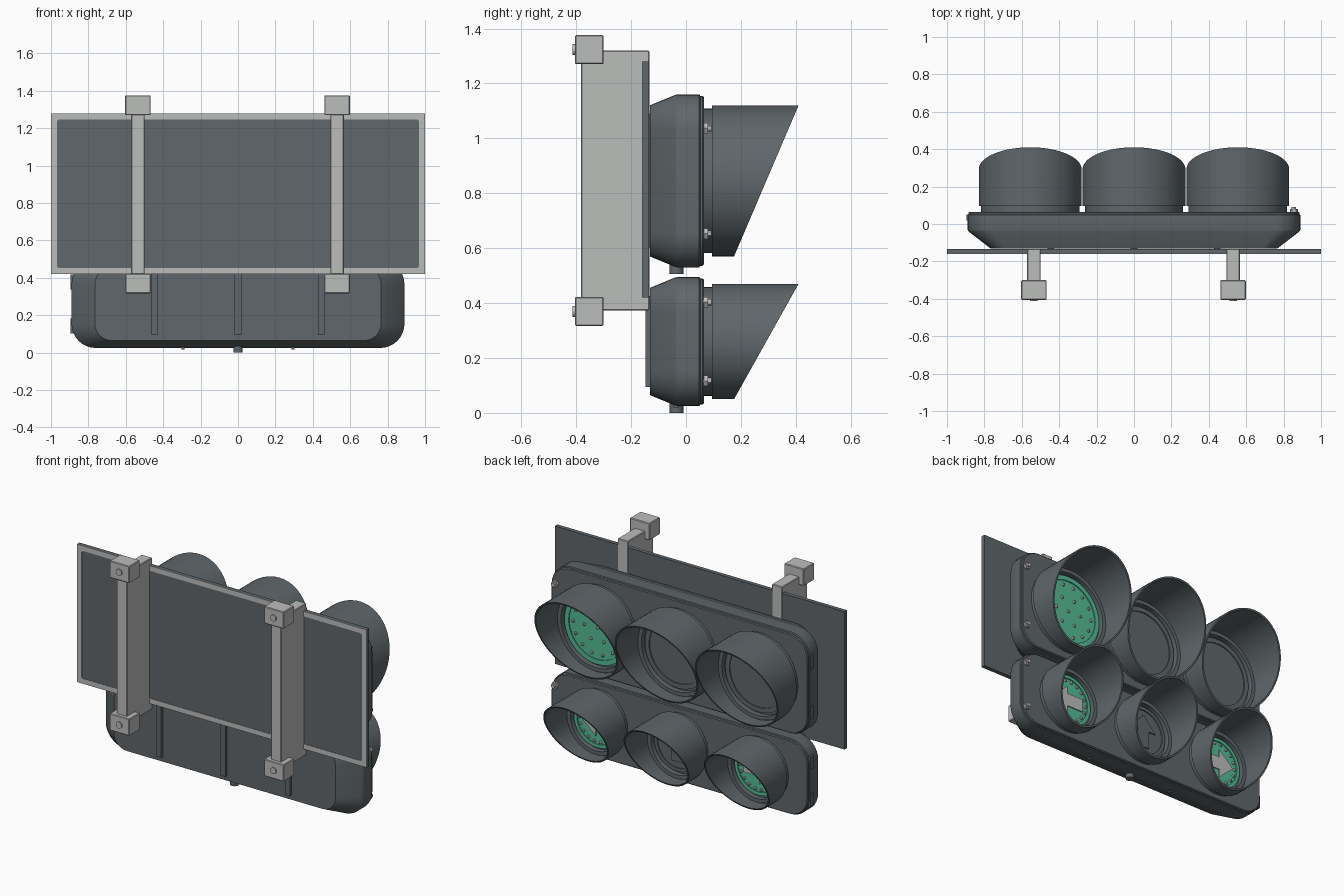
import bpy, bmesh, math
from mathutils import Vector

if "Cube" in bpy.data.objects:
    bpy.data.objects.remove(bpy.data.objects["Cube"])


def material(name, rgb):
    m = bpy.data.materials.new(name)
    m.use_nodes = True
    m.diffuse_color = (*rgb, 1)
    m.node_tree.nodes["Principled BSDF"].inputs["Base Color"].default_value = (*rgb, 1)
    return m


DARK = material("dark grey", (0.115, 0.135, 0.145))
LIGHT = material("light grey", (0.5, 0.51, 0.5))
GREEN = material("lit green", (0.09, 0.5, 0.31))


def finish(name, bm, mat, smooth=True):
    bmesh.ops.recalc_face_normals(bm, faces=bm.faces)
    mesh = bpy.data.meshes.new(name)
    bm.to_mesh(mesh)
    bm.free()
    mesh.materials.append(mat)
    ob = bpy.data.objects.new(name, mesh)
    bpy.context.collection.objects.link(ob)
    if smooth:
        bpy.ops.object.select_all(action='DESELECT')
        ob.select_set(True)
        bpy.context.view_layer.objects.active = ob
        bpy.ops.object.shade_smooth_by_angle(angle=math.radians(30))
    return ob


def box(name, lo, hi, mat, bevel=0.0):
    bm = bmesh.new()
    bmesh.ops.create_cube(bm, size=1)
    lo, hi = Vector(lo), Vector(hi)
    for v in bm.verts:
        v.co = (lo + hi) / 2 + v.co * (hi - lo)
    if bevel:
        bmesh.ops.bevel(bm, geom=bm.edges[:], offset=bevel, segments=1, affect='EDGES')
    return finish(name, bm, mat, False)


def loft(name, loops, mat, caps=True, closed=False):
    """Skin a list of equal-length closed loops."""
    bm = bmesh.new()
    rows = [[bm.verts.new(p) for p in loop] for loop in loops]
    pairs = list(zip(rows, rows[1:])) + ([(rows[-1], rows[0])] if closed else [])
    for a, b in pairs:
        for i in range(len(a)):
            j = (i + 1) % len(a)
            bm.faces.new((a[i], a[j], b[j], b[i]))
    if caps and not closed:
        bm.faces.new(rows[0])
        bm.faces.new(rows[-1])
    return finish(name, bm, mat)


def circle(cx, cz, r, y, n=64):
    """Circle facing y; y may be a function of height."""
    pts = []
    for i in range(n):
        a = math.tau * i / n
        x, z = cx + r * math.cos(a), cz + r * math.sin(a)
        pts.append((x, y(z) if callable(y) else y, z))
    return pts


def round_rect(cz, hw, hh, r, y, n=8):
    pts = []
    for k, (sx, sz) in enumerate(((1, 1), (-1, 1), (-1, -1), (1, -1))):
        for i in range(n + 1):
            a = math.pi / 2 * (k + i / n)
            pts.append((sx * (hw - r) + r * math.cos(a), y, cz + sz * (hh - r) + r * math.sin(a)))
    return pts


def disc(name, x, z, r, y0, y1, mat, n=48):
    return loft(name, [circle(x, z, r, y0, n), circle(x, z, r, y1, n)], mat)


def tube(name, x, z, outer, inner, y0, y1, mat):
    return loft(name, [circle(x, z, outer, y0), circle(x, z, outer, y1),
                       circle(x, z, inner, y1), circle(x, z, inner, y0)], mat, closed=True)


def studs(name, x, z, rings, y, mat):
    """Small raised diodes laid out on concentric rings."""
    bm = bmesh.new()
    for radius, count in rings:
        for i in range(count):
            a = math.tau * i / count
            made = bmesh.ops.create_uvsphere(bm, u_segments=8, v_segments=6, radius=0.01)
            bmesh.ops.translate(bm, verts=made["verts"],
                                vec=(x + radius * math.cos(a), y, z + radius * math.sin(a)))
    return finish(name, bm, mat)


def arrow(name, x, z, angle, y, mat):
    shape = [(0.11, 0), (0.01, 0.09), (0.01, 0.04), (-0.1, 0.04)]
    shape += [(u, -v) for u, v in reversed(shape[1:])]
    c, s = math.cos(angle), math.sin(angle)
    return loft(name, [[(x + u * c - v * s, yy, z + u * s + v * c) for u, v in shape]
                       for yy in (y, y + 0.008)], mat)


def hex_bolt(name, x, z, y0, y1, r):
    disc(name + "_head", x, z, r, y0, y1, LIGHT, 6)
    disc(name + "_tip", x, z, r * 0.55, y1, y1 + (y1 - y0) * 0.6, LIGHT, 12)


def plug(name, z0, z1):
    bm = bmesh.new()
    made = bmesh.ops.create_cone(bm, cap_ends=True, segments=20, radius1=0.025,
                                 radius2=0.025, depth=z1 - z0)
    bmesh.ops.translate(bm, verts=made["verts"], vec=(0, -0.035, (z0 + z1) / 2))
    finish(name, bm, DARK)


def signal_unit(tag, cz, hh, r, lit):
    # housing with a tapered rear
    loft(tag + "_housing", [
        round_rect(cz, 0.765, hh - 0.04, 0.09, -0.132),
        round_rect(cz, 0.885, hh - 0.002, 0.13, -0.04),
        round_rect(cz, 0.89, hh, 0.13, -0.03),
        round_rect(cz, 0.89, hh, 0.13, 0.048),
        round_rect(cz, 0.885, hh - 0.005, 0.125, 0.052),
        round_rect(cz, 0.885, hh - 0.005, 0.125, 0.06),
        round_rect(cz, 0.88, hh - 0.01, 0.12, 0.065)], DARK)
    # rear ribs
    for i in (-1, 0, 1):
        x = i * 0.445
        box(tag + "_rib", (x - 0.018, -0.148, cz - hh + 0.07), (x + 0.018, -0.12, cz + hh - 0.07), DARK)
    # latch bolts, hinges and drain plug
    for s in (-1, 1):
        hex_bolt(tag + "_latch", 0.855, cz + s * hh * 0.61, 0.06, 0.08, 0.022)
        box(tag + "_hinge", (-0.895, 0.02, cz + s * hh * 0.5 - 0.04),
            (-0.88, 0.05, cz + s * hh * 0.5 + 0.04), DARK)
    plug(tag + "_drain_plug", cz - hh - 0.025, cz - hh + 0.01)
    # three lamps, each with a slanted visor
    for i in (-1, 0, 1):
        x, top, bottom = i * 0.555, cz + r, cz - r
        slant = lambda z: 0.175 + 0.235 * (z - bottom) / (top - bottom)
        loft(tag + "_visor", [
            circle(x, cz, r, 0.095), circle(x, cz, r, slant),
            circle(x, cz, r - 0.01, slant), circle(x, cz, r - 0.01, 0.095)], DARK, closed=True)
        tube(tag + "_collar", x, cz, r - 0.012, r - 0.035, 0.06, 0.098, DARK)
        on = i in lit
        lens = GREEN if on else DARK
        lr = r - 0.05
        tube(tag + "_lens_rim", x, cz, lr, lr * 0.87, 0.06, 0.085, lens)
        disc(tag + "_lens", x, cz, lr * 0.88, 0.06, 0.078, lens)
        if tag == "lower":
            angle = {-1: math.pi, 0: math.pi / 2, 1: 0}[i]
            arrow("arrow_symbol", x, cz, angle, 0.077, LIGHT if on else DARK)
            if on:
                studs("lower_diodes", x, cz, ((lr * 0.78, 18),), 0.08, LIGHT)
        elif on:
            studs("upper_diodes", x, cz, ((0.0, 1), (lr * 0.4, 6), (lr * 0.74, 14)), 0.08, LIGHT)


signal_unit("upper", 0.845, 0.315, 0.275, (1,))
signal_unit("lower", 0.26, 0.235, 0.21, (-1, 1))

# small screws under the lower housing
for s in (-1, 1):
    box("bottom_screw", (s * 0.295 - 0.008, -0.045, 0.017), (s * 0.295 + 0.008, -0.025, 0.03), DARK)

# sign panel with a pale border
box("sign_panel", (-1, -0.158, 0.42), (1, -0.135, 1.28), DARK)
loft("panel_border", [round_rect(0.85, 1, 0.43, 0.002, -0.158, 4),
                      round_rect(0.85, 1, 0.43, 0.002, -0.161, 4),
                      round_rect(0.85, 0.968, 0.398, 0.015, -0.161, 4),
                      round_rect(0.85, 0.968, 0.398, 0.015, -0.158, 4)], LIGHT, closed=True)

# mounting brackets with clamp blocks
for x in (-0.535, 0.53):
    box("bracket_plate", (x - 0.036, -0.383, 0.373), (x + 0.036, -0.133, 1.32), LIGHT, 0.004)
    for z in (0.37, 1.323):
        box("clamp_block", (x - 0.068, -0.405, z - 0.053), (x + 0.068, -0.3, z + 0.053), LIGHT, 0.004)
        disc("clamp_bolt", x, z, 0.02, -0.413, -0.4, LIGHT, 16)
